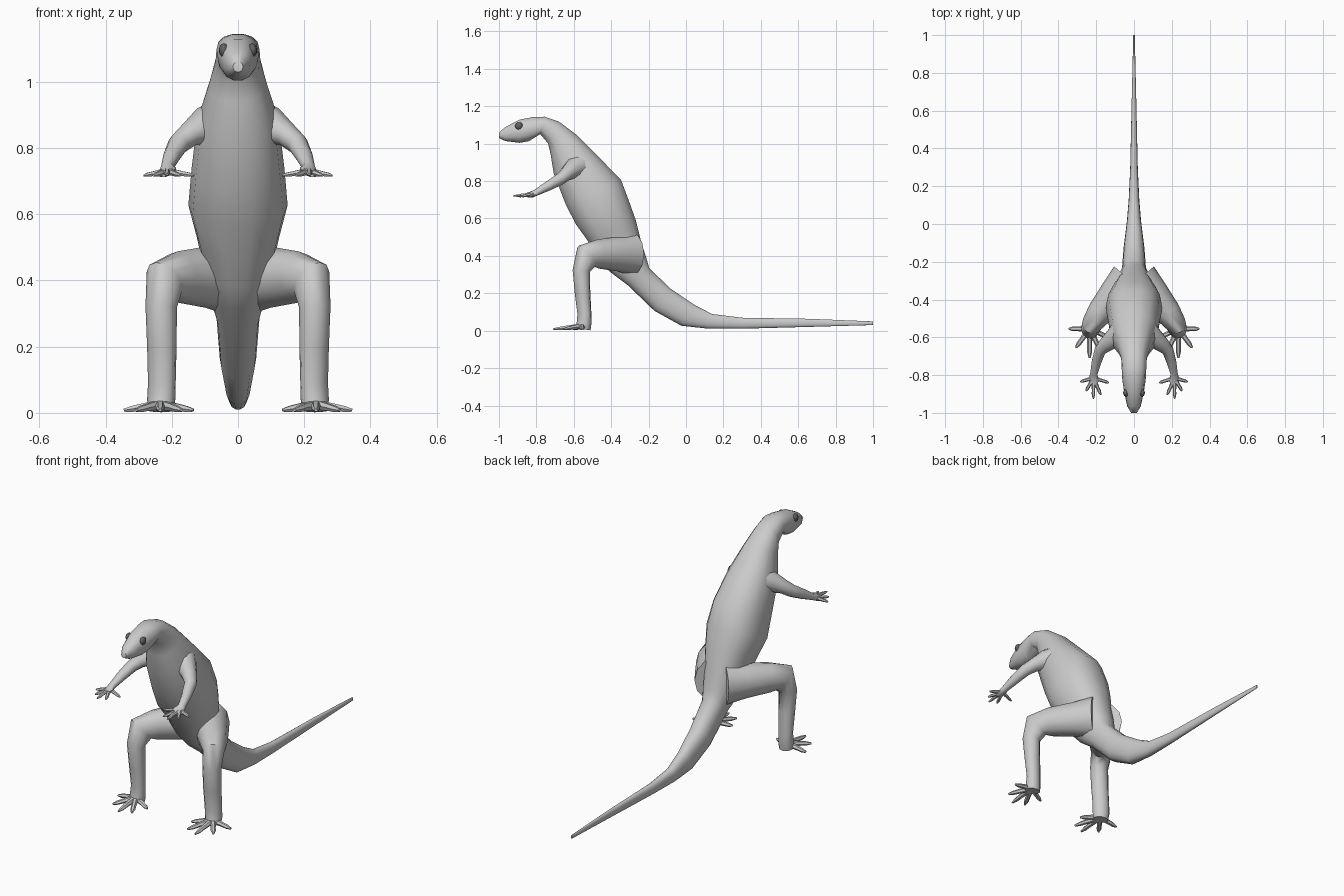
import bpy, bmesh, math
from mathutils import Vector

if "Cube" in bpy.data.objects:
    bpy.data.objects.remove(bpy.data.objects["Cube"])


def finish(name, rings, mirror=False, angle=50):
    """Skin a list of vertex rings into one closed object."""
    bm = bmesh.new()
    loops = [[bm.verts.new(p) for p in r] for r in rings]
    n = len(loops[0])
    for a, b in zip(loops, loops[1:]):
        for i in range(n):
            j = (i + 1) % n
            bm.faces.new((a[i], a[j], b[j], b[i]))
    bm.faces.new(loops[0])
    bm.faces.new(loops[-1])
    bmesh.ops.recalc_face_normals(bm, faces=bm.faces)
    me = bpy.data.meshes.new(name)
    bm.to_mesh(me)
    bm.free()
    ob = bpy.data.objects.new(name, me)
    bpy.context.collection.objects.link(ob)
    smooth(ob, angle)
    if mirror:
        ob.modifiers.new("mirror", 'MIRROR').use_mirror_merge = False
    return ob


def smooth(ob, angle):
    bpy.ops.object.select_all(action='DESELECT')
    ob.select_set(True)
    bpy.context.view_layer.objects.active = ob
    bpy.ops.object.shade_smooth_by_angle(angle=math.radians(angle))


def section(c, u, v, n, e=1.0):
    """Superellipse ring around c with half axes u and v."""
    f = lambda t: math.copysign(abs(t) ** e, t)
    return [c + u * f(math.cos(2 * math.pi * i / n)) + v * f(math.sin(2 * math.pi * i / n))
            for i in range(n)]


def tube(name, stations, sides=10):
    """Mirrored limb: stations are (x, y, z, side radius, upper radius)."""
    pts = [Vector(s[:3]) for s in stations]
    up = Vector((0, 0, 1))
    rings = []
    for i, (p, s) in enumerate(zip(pts, stations)):
        t = (pts[min(i + 1, len(pts) - 1)] - pts[max(i - 1, 0)]).normalized()
        up = (up - t * up.dot(t)).normalized()
        rings.append(section(p, t.cross(up) * s[3], up * s[4], sides))
    return finish(name, rings, True)


def digits(name, root, tips, r):
    """Tapered fingers or toes fanning out from a root."""
    for k, tip in enumerate(tips):
        a, b = Vector(root), Vector(tip)
        m = a.lerp(b, 0.55)
        m.z = b.z + r * 0.5
        tube(f"{name}_{k + 1}", [(*a, r, r), (*m, r * 0.75, r * 0.7),
                                 (*a.lerp(b, 0.8), r * 0.75, r * 0.6),
                                 (*b, r * 0.3, r * 0.3)], 6)


# Head, trunk and tail: (back y, back z, belly y, belly z, half width)
spine = [
    (-1.0, 1.06, -1.0, 1.03, .015), (-.965, 1.09, -.965, 1.013, .036),
    (-.89, 1.13, -.89, 1.003, .052), (-.81, 1.145, -.84, 1.012, .062),
    (-.755, 1.145, -.78, 1.05, .065), (-.68, 1.12, -.738, 1.0, .068),
    (-.585, 1.05, -.725, .94, .087), (-.47, .935, -.71, .84, .122),
    (-.345, .81, -.645, .67, .14), (-.30, .69, -.59, .565, .15),
    (-.265, .59, -.525, .475, .125), (-.235, .47, -.47, .38, .10),
    (-.21, .39, -.41, .315, .085), (-.195, .335, -.31, .24, .065),
    (-.08, .225, -.17, .105, .055), (.045, .14, -.025, .025, .038),
    (.14, .09, .12, .01, .028), (.3, .07, .3, .01, .02),
    (.66, .064, .66, .02, .012), (1.0, .05, 1.0, .03, .004)]
rings = []
for ty, tz, by, bz, w in spine:
    top, low = Vector((0, ty, tz)), Vector((0, by, bz))
    rings.append(section((top + low) / 2, Vector((w, 0, 0)), (top - low) / 2, 14, .87))
finish("body_and_tail", rings)

# Eyes
bpy.ops.mesh.primitive_uv_sphere_add(segments=12, ring_count=8, radius=.021)
eye = bpy.context.object
eye.name = "eyes"
for v in eye.data.vertices:
    v.co.x *= .7
    v.co += Vector((.043, -.893, 1.095))
smooth(eye, 60)
eye.modifiers.new("mirror", 'MIRROR')
dark = bpy.data.materials.new("eye_grey")
dark.diffuse_color = (.12, .12, .12, 1)
dark.use_nodes = True
dark.node_tree.nodes["Principled BSDF"].inputs["Base Color"].default_value = dark.diffuse_color
eye.data.materials.append(dark)

# Hind legs, from hip over the knee to the heel
tube("hind_leg", [
    (.03, -.29, .41, .10, .115), (.10, -.37, .41, .085, .092),
    (.18, -.47, .41, .07, .078), (.222, -.53, .398, .055, .075),
    (.232, -.56, .32, .048, .046), (.23, -.553, .2, .046, .040),
    (.23, -.543, .09, .044, .035), (.232, -.545, .04, .044, .038),
    (.232, -.55, .008, .04, .04)], 12)
digits("toe", (.235, -.555, .025),
       [(.345, -.555, .008), (.308, -.655, .008), (.235, -.71, .008),
        (.17, -.685, .008), (.135, -.60, .008)], .017)

# Arms, from shoulder over the elbow to the palm
tube("arm", [
    (.04, -.55, .885, .075, .07), (.10, -.60, .87, .055, .055),
    (.15, -.64, .838, .04, .036), (.18, -.67, .812, .032, .032),
    (.20, -.735, .775, .026, .026), (.213, -.795, .742, .02, .018),
    (.214, -.825, .728, .03, .014), (.214, -.85, .725, .022, .01)])
digits("finger", (.214, -.815, .73),
       [(.285, -.835, .717), (.255, -.885, .717), (.215, -.925, .72),
        (.175, -.905, .717), (.133, -.84, .717)], .012)
